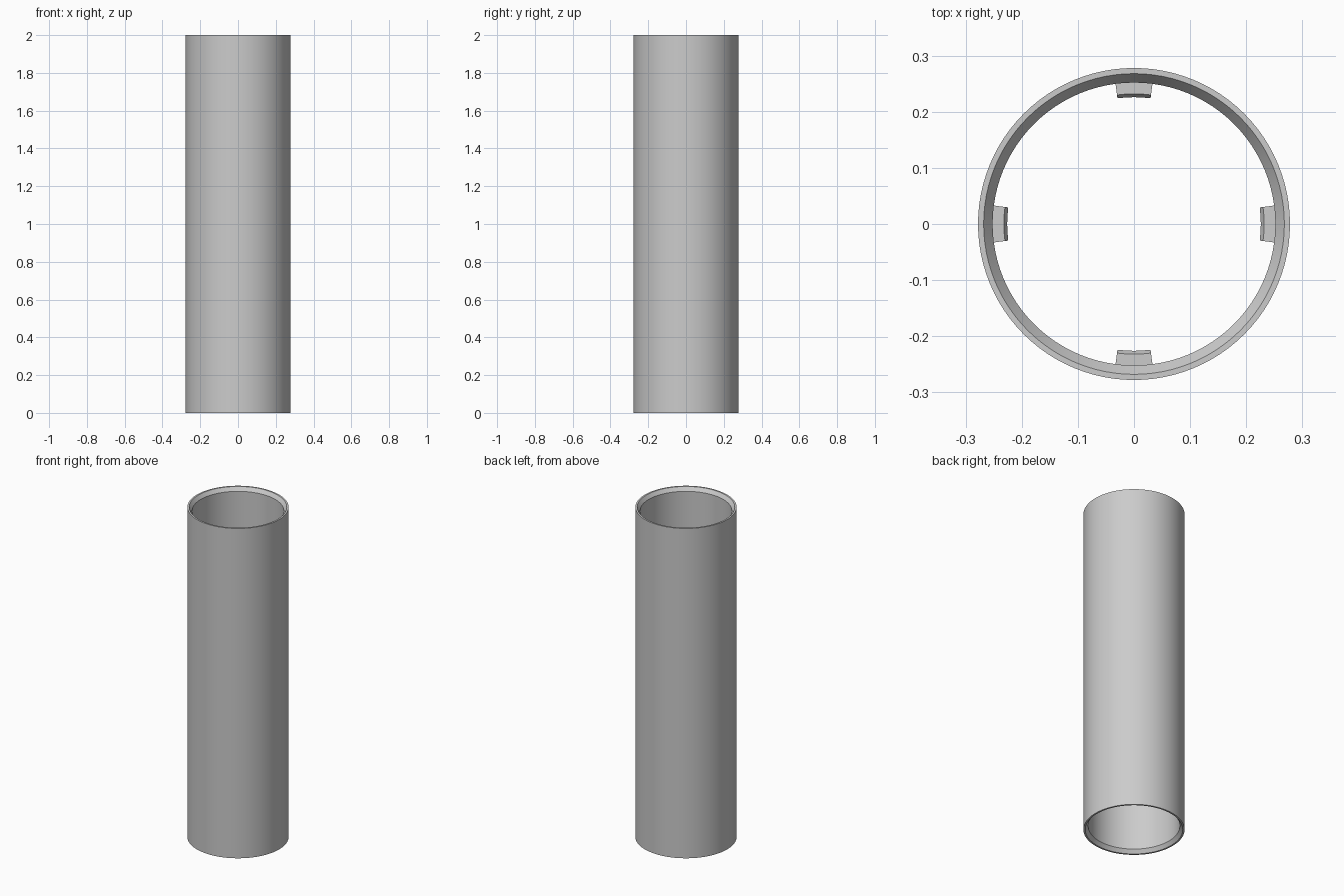
import bpy
import bmesh
import math

cube = bpy.data.objects.get("Cube")
if cube:
    bpy.data.objects.remove(cube, do_unlink=True)

HEIGHT = 2.0
OUTER, LIP, INNER = 0.278, 0.268, 0.252
CHAMFER = 0.022
SEGMENTS = 96

grey = bpy.data.materials.new("plain grey")
grey.use_nodes = True
colour = (0.6, 0.6, 0.6, 1)
grey.diffuse_color = colour
grey.node_tree.nodes["Principled BSDF"].inputs["Base Color"].default_value = colour


def sweep(name, profile, start, end, steps):
    """Sweep a closed (radius, z) profile around z; a full turn closes up."""
    full = math.isclose(end - start, math.tau)
    bm = bmesh.new()
    rings = []
    for i in range(steps if full else steps + 1):
        a = start + (end - start) * i / steps
        rings.append([bm.verts.new((r * math.cos(a), r * math.sin(a), z))
                      for r, z in profile])
    n = len(profile)
    for i in range(steps):
        a, b = rings[i], rings[(i + 1) % len(rings)]
        for j in range(n):
            k = (j + 1) % n
            bm.faces.new((a[j], b[j], b[k], a[k]))
    if not full:
        bm.faces.new(rings[0])
        bm.faces.new(rings[-1][::-1])
    bmesh.ops.recalc_face_normals(bm, faces=bm.faces)
    mesh = bpy.data.meshes.new(name)
    bm.to_mesh(mesh)
    bm.free()
    mesh.materials.append(grey)
    obj = bpy.data.objects.new(name, mesh)
    bpy.context.collection.objects.link(obj)
    bpy.ops.object.select_all(action="DESELECT")
    obj.select_set(True)
    bpy.context.view_layer.objects.active = obj
    bpy.ops.object.shade_smooth_by_angle(angle=math.radians(25))
    return obj


# Hollow tube with a chamfered inner lip at each end
sweep("tube_wall", [
    (OUTER, 0), (OUTER, HEIGHT), (LIP, HEIGHT), (INNER, HEIGHT - CHAMFER),
    (INNER, CHAMFER), (LIP, 0)], 0, math.tau, SEGMENTS)

# Four small lugs on the inside wall, bevelled at their upper and lower edges
mid, half, bevel = HEIGHT / 2, 0.15, 0.012
lug = [(INNER + 0.004, mid - half), (0.232, mid - half),
       (0.226, mid - half + bevel), (0.226, mid + half - bevel),
       (0.232, mid + half), (INNER + 0.004, mid + half)]
spread = math.radians(7.5)
for side, turn in (("left", 0), ("back", 1), ("right", 2), ("front", 3)):
    angle = turn * math.pi / 2
    sweep("inner_lug_" + side, lug, angle - spread, angle + spread, 4)
